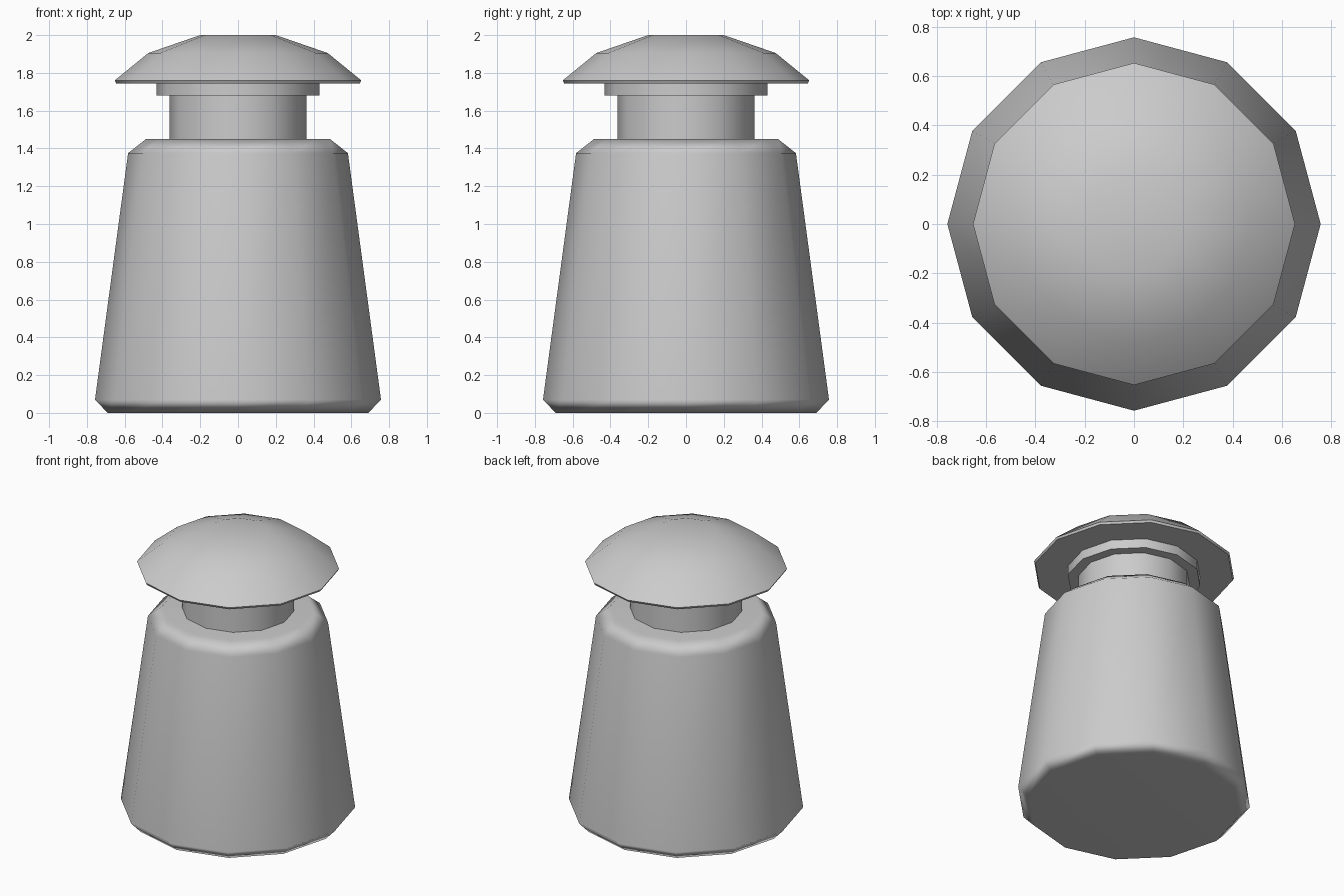
import bpy, bmesh
from math import cos, sin, radians, tau

if "Cube" in bpy.data.objects:
    bpy.data.objects.remove(bpy.data.objects["Cube"])

SIDES = 12


def lathe(name, profile):
    """Closed solid of revolution from (radius, z) points, bottom to top."""
    bm = bmesh.new()
    rings = [[bm.verts.new((r * cos(tau * i / SIDES), r * sin(tau * i / SIDES), z))
              for i in range(SIDES)] for r, z in profile]
    for low, high in zip(rings, rings[1:]):
        for i in range(SIDES):
            j = (i + 1) % SIDES
            bm.faces.new((low[i], low[j], high[j], high[i]))
    bm.faces.new(rings[0][::-1])
    bm.faces.new(rings[-1])
    mesh = bpy.data.meshes.new(name)
    bm.to_mesh(mesh)
    bm.free()
    obj = bpy.data.objects.new(name, mesh)
    bpy.context.collection.objects.link(obj)

    # Smooth sides and bevels, crisp right-angle edges
    bpy.ops.object.select_all(action='DESELECT')
    obj.select_set(True)
    bpy.context.view_layer.objects.active = obj
    bpy.ops.object.shade_smooth_by_angle(angle=radians(60))
    normals = obj.modifiers.new("weighted_normals", 'WEIGHTED_NORMAL')
    normals.keep_sharp = True
    return obj


# Tapered body with chamfered rims
lathe("body", [(0.69, 0), (0.757, 0.07), (0.582, 1.375), (0.487, 1.45)])

# Neck and the wider collar under the cap
lathe("neck", [(0.363, 1.44), (0.363, 1.69)])
lathe("collar", [(0.432, 1.68), (0.432, 1.75)])

# Domed cap with a thin rim
lathe("cap", [(0.645, 1.745), (0.653, 1.76), (0.475, 1.905), (0.2, 2.0)])
